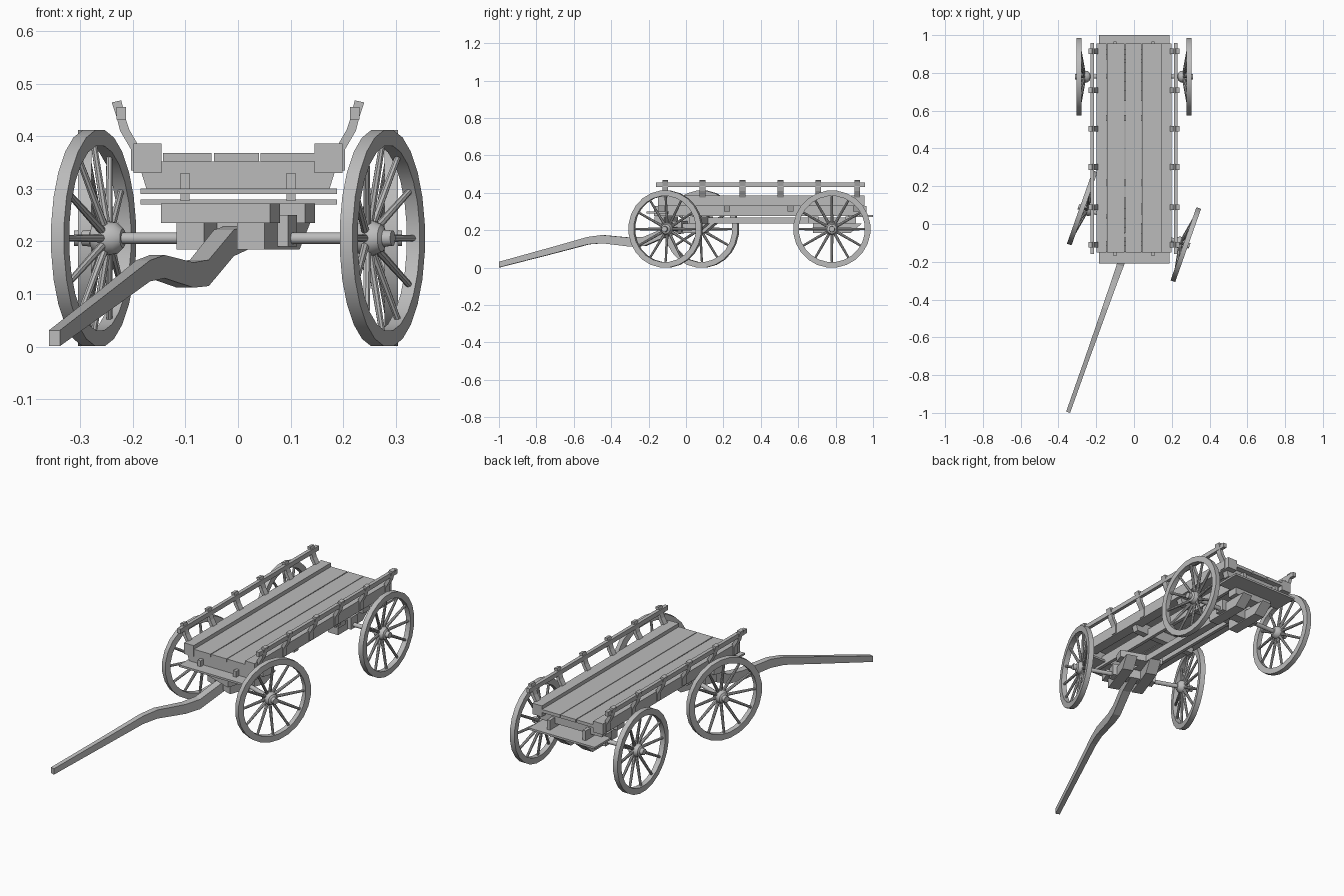
import bpy, bmesh, math
from mathutils import Vector, Matrix

cube = bpy.data.objects.get("Cube")
if cube:
    bpy.data.objects.remove(cube)

wood = bpy.data.materials.new("plain_grey")
wood.use_nodes = True
GREY = (0.5, 0.5, 0.5, 1)
wood.diffuse_color = GREY
wood.node_tree.nodes["Principled BSDF"].inputs["Base Color"].default_value = GREY

# The front carriage is steered about a vertical pivot
STEER = Matrix.Translation((0, -0.012, 0)) @ Matrix.Rotation(math.radians(-19.5), 4, 'Z')
REAR = Matrix.Translation((0, 0.78, 0))
FIXED = Matrix.Identity(4)


def finish(name, bm, place=FIXED, smooth=False):
    bmesh.ops.recalc_face_normals(bm, faces=bm.faces)
    mesh = bpy.data.meshes.new(name)
    bm.to_mesh(mesh)
    bm.free()
    mesh.materials.append(wood)
    ob = bpy.data.objects.new(name, mesh)
    bpy.context.collection.objects.link(ob)
    ob.matrix_world = place
    if smooth:
        bpy.ops.object.select_all(action='DESELECT')
        ob.select_set(True)
        bpy.context.view_layer.objects.active = ob
        bpy.ops.object.shade_smooth_by_angle(angle=math.radians(35))
    return ob


def box(name, xs, ys, zs, place=FIXED):
    bm = bmesh.new()
    bmesh.ops.create_cube(bm, size=1)
    for v in bm.verts:
        v.co = [a + (c + 0.5) * (b - a) for c, (a, b) in zip(v.co, (xs, ys, zs))]
    return finish(name, bm, place)


def prism(name, outline, axis, a, b, place=FIXED):
    """Extrude an outline along x or y from a to b."""
    bm = bmesh.new()
    put = (lambda p: (a, *p)) if axis == 'x' else (lambda p: (p[0], a, p[1]))
    face = bm.faces.new([bm.verts.new(put(p)) for p in outline])
    ext = bmesh.ops.extrude_face_region(bm, geom=[face])["geom"]
    move = Vector((b - a, 0, 0)) if axis == 'x' else Vector((0, b - a, 0))
    bmesh.ops.translate(bm, vec=move, verts=[g for g in ext if isinstance(g, bmesh.types.BMVert)])
    return finish(name, bm, place)


def lathe(name, profile, sides, place, closed=False):
    """Turn an (x, radius) profile about the x axis."""
    bm = bmesh.new()
    rings = []
    for i in range(sides):
        t = 2 * math.pi * (i + 0.5) / sides
        rings.append([bm.verts.new((x, r * math.sin(t), r * math.cos(t))) for x, r in profile])
    n = len(profile)
    for i in range(sides):
        p, q = rings[i], rings[(i + 1) % sides]
        for j in range(n if closed else n - 1):
            k = (j + 1) % n
            bm.faces.new((p[j], p[k], q[k], q[j]))
    if not closed:
        bm.faces.new([r[0] for r in rings])
        bm.faces.new([r[-1] for r in rings])
    return finish(name, bm, place, True)


def sweep(name, stations, place=FIXED):
    """Join rectangular sections given as (y, z, half width, half height)."""
    bm = bmesh.new()
    last = None
    for y, z, w, h in stations:
        ring = [bm.verts.new((sx * w, y, z + sz * h)) for sx, sz in ((-1, -1), (1, -1), (1, 1), (-1, 1))]
        if last:
            for i in range(4):
                k = (i + 1) % 4
                bm.faces.new((last[i], last[k], ring[k], ring[i]))
        else:
            bm.faces.new(ring)
        last = ring
    bm.faces.new(last)
    return finish(name, bm, place)


# Wheels: rim, turned hub and twelve dished spokes
AXLE_Z = 0.206


def wheel(prefix, side, place):
    at = place @ Matrix.Translation((0, 0, AXLE_Z))
    if side < 0:
        at = at @ Matrix.Rotation(math.pi, 4, 'Z')
    lathe(prefix + "_rim", [(0.278, 0.207), (0.304, 0.207), (0.304, 0.177), (0.278, 0.177)], 24, at, True)
    lathe(prefix + "_hub", [(0.232, 0.018), (0.245, 0.03), (0.272, 0.034), (0.29, 0.026),
                            (0.295, 0.016), (0.312, 0.015)], 16, at)
    bm = bmesh.new()
    for i in range(12):
        turn = Matrix.Rotation(2 * math.pi * i / 12, 4, 'X')
        a, b = Vector((0.264, 0, 0.02)), Vector((0.291, 0, 0.18))
        tilt = (b - a).to_track_quat('Z', 'Y').to_matrix().to_4x4()
        bmesh.ops.create_cone(bm, cap_ends=True, segments=8, radius1=0.008, radius2=0.006,
                              depth=(b - a).length, matrix=turn @ Matrix.Translation((a + b) / 2) @ tilt)
    finish(prefix + "_spokes", bm, at, True)


# Running gear, the same front and rear
def carriage(prefix, place):
    for side, word in ((1, "left"), (-1, "right")):
        wheel(f"{prefix}_{word}_wheel", side, place)
        hound = [(-0.1, 0.185), (0.1, 0.185), (0.16, 0.235), (-0.1, 0.235)]
        prism(f"{prefix}_{word}_hound", hound, 'x', side * 0.033, side * 0.089, place)
    lathe(prefix + "_axle", [(-0.24, 0.011), (0.24, 0.011)], 12,
          place @ Matrix.Translation((0, 0, AXLE_Z)))
    for y in (-0.1, 0.1):
        box(prefix + "_bolster", (-0.11, 0.11), (y - 0.028, y + 0.028), (0.235, 0.272), place)
    box(prefix + "_axle_block", (-0.11, 0.11), (-0.025, 0.025), (0.19, 0.25), place)


carriage("front", STEER)
carriage("rear", REAR)
box("reach_beam", (-0.02, 0.02), (-0.02, 0.86), (0.235, 0.268))

# Draw pole with its gentle double bend
sweep("draw_pole", [(-1.045, 0.016, 0.011, 0.015), (-0.75, 0.09, 0.012, 0.018), (-0.54, 0.144, 0.014, 0.02),
                    (-0.46, 0.152, 0.015, 0.022), (-0.3, 0.136, 0.017, 0.024), (-0.22, 0.14, 0.019, 0.025),
                    (-0.08, 0.197, 0.02, 0.025), (0.03, 0.212, 0.02, 0.023)], STEER)

# Bed: floor planks, side beams, cross members and under rails
for x0, x1 in ((-0.143, -0.05), (-0.046, 0.04), (0.043, 0.147)):
    box("floor_plank", (x0, x1), (-0.15, 0.955), (0.352, 0.368))
CROSS = [(-0.174, 0.30), (0.174, 0.30), (0.184, 0.332), (0.145, 0.332),
         (0.145, 0.352), (-0.145, 0.352), (-0.184, 0.332)]
for y in (-0.13, 0.22, 0.56, 0.91):
    prism("cross_member", CROSS, 'y', y - 0.016, y + 0.016)
box("front_footboard", (-0.185, 0.188), (-0.21, -0.09), (0.29, 0.30))
box("rear_footboard", (-0.185, 0.188), (0.87, 1.0), (0.27, 0.28))

# Curved stanchions carry a slim rail along each side
CURVE = [(0.178, 0.335), (0.203, 0.335), (0.203, 0.374), (0.224, 0.41), (0.231, 0.437), (0.24, 0.464),
         (0.222, 0.468), (0.213, 0.432), (0.207, 0.413), (0.185, 0.375)]
for side, word in ((1, "left"), (-1, "right")):
    box(word + "_side_beam", (side * 0.145, side * 0.199), (-0.15, 0.955), (0.33, 0.386))
    box(word + "_under_rail", (side * 0.092, side * 0.109), (-0.17, 0.965), (0.277, 0.33))
    box(word + "_top_rail", (side * 0.213, side * 0.231), (-0.16, 0.957), (0.432, 0.455))
    for y in (-0.11, 0.088, 0.302, 0.505, 0.708, 0.915):
        prism(word + "_stanchion", [(side * x, z) for x, z in CURVE], 'y', y - 0.015, y + 0.015)
